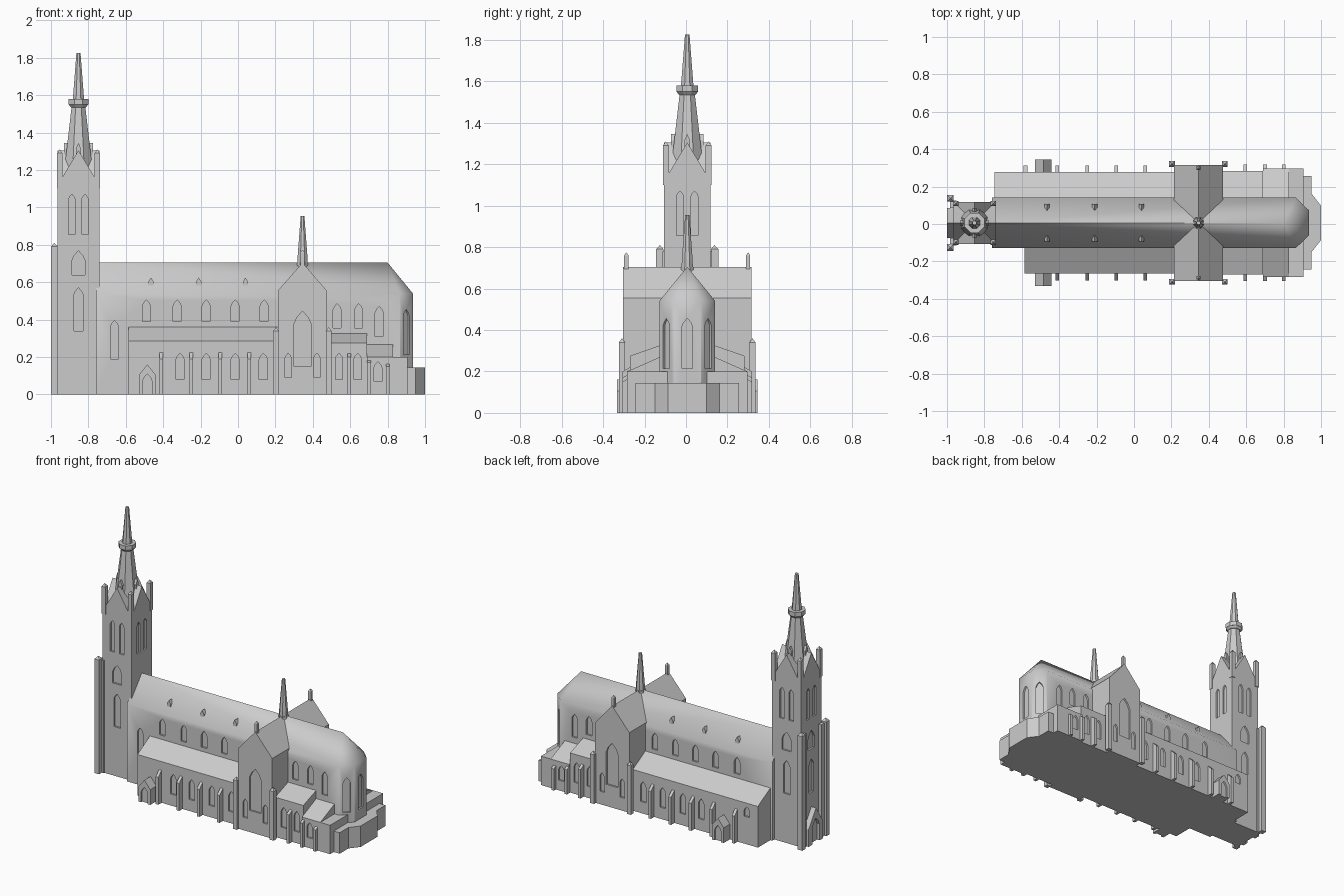
import bpy, bmesh, math
from mathutils import Vector

if "Cube" in bpy.data.objects:
    bpy.data.objects.remove(bpy.data.objects["Cube"])

CY = 0.006  # building axis
stone = bpy.data.materials.new("grey stone")
stone.diffuse_color = (0.6, 0.6, 0.6, 1)
stone.use_nodes = True
stone.node_tree.nodes["Principled BSDF"].inputs["Base Color"].default_value = stone.diffuse_color


def link(name, bm):
    me = bpy.data.meshes.new(name)
    bmesh.ops.recalc_face_normals(bm, faces=bm.faces[:])
    bm.to_mesh(me)
    bm.free()
    ob = bpy.data.objects.new(name, me)
    ob.location.y = CY
    me.materials.append(stone)
    bpy.context.collection.objects.link(ob)
    return ob


def add_hull(bm, pts):
    """Add one convex solid around the points."""
    part = bmesh.new()
    for p in pts:
        part.verts.new(p)
    res = bmesh.ops.convex_hull(part, input=part.verts[:])
    loose = [v for v in part.verts if not v.link_faces]
    bmesh.ops.delete(part, geom=loose, context='VERTS')
    bmesh.ops.dissolve_limit(part, angle_limit=0.02, verts=part.verts[:], edges=part.edges[:])
    tmp = bpy.data.meshes.new("tmp")
    part.to_mesh(tmp)
    part.free()
    bm.from_mesh(tmp)
    bpy.data.meshes.remove(tmp)


def solids(name, groups):
    bm = bmesh.new()
    for g in groups:
        add_hull(bm, g)
    return link(name, bm)


def box(x0, x1, y0, y1, z0, z1):
    return [(x, y, z) for x in (x0, x1) for y in (y0, y1) for z in (z0, z1)]


def lean(x0, x1, y_out, y_in, z_low, z_high):
    """Block with a roof sloping down towards y_out."""
    return [(x, y, z) for x in (x0, x1)
            for y, z in ((y_out, 0), (y_out, z_low), (y_in, 0), (y_in, z_high))]


def post(x, y, r, z0, z1, tip):
    """Square post with a pyramid cap."""
    return box(x - r, x + r, y - r, y + r, z0, z1 - tip) + [(x, y, z1)]


def rings(x, y, levels, n=8):
    """Tapering polygon through (across-flats radius, z) levels."""
    k = 1 / math.cos(math.pi / n)
    return [(x + r * k * math.cos((i + .5) * 2 * math.pi / n),
             y + r * k * math.sin((i + .5) * 2 * math.pi / n), z)
            for r, z in levels for i in range(n)]


def cut(ob, windows, depth=0.012):
    """Recess pointed windows: (x, y, facing angle in degrees, width, z0, z1)."""
    bm = bmesh.new()
    for x, y, ang, w, z0, z1 in windows:
        a = math.radians(ang)
        n, t = Vector((math.cos(a), math.sin(a), 0)), Vector((-math.sin(a), math.cos(a), 0))
        prof = [(-.5, z0), (.5, z0), (.5, z1 - .75 * w), (.32, z1 - .35 * w), (0, z1),
                (-.32, z1 - .35 * w), (-.5, z1 - .75 * w)]
        add_hull(bm, [Vector((x, y, z)) + t * u * w + n * d
                      for u, z in prof for d in (-depth, .02)])
    cutter = link("window_cutter", bm)
    cutter.hide_render = True
    mod = ob.modifiers.new("windows", 'BOOLEAN')
    mod.operation, mod.solver, mod.object = 'DIFFERENCE', 'EXACT', cutter
    bpy.context.view_layer.objects.active = ob
    bpy.ops.object.modifier_apply(modifier=mod.name)
    bpy.data.objects.remove(cutter)


SIDES = (-1, 1)
SIDE_NAME = {-1: "front", 1: "back"}

# Nave, choir and polygonal apse under one roof
plan = [(-.76, .135), (.865, .135), (.935, .067)]
nave = solids("nave_and_apse", [[(x, s * y, z) for x, y in plan for s in SIDES for z in (0, .54)]
                                + [(-.76, 0, .705), (.8, 0, .705)]])
wins = [(.935, 0, 0, .05, .215, .455)]
for s in SIDES:
    wins += [(x, s * .135, s * 90, .043, .39, .505) for x in (-.49, -.325, -.17, -.015, .14)]
    wins += [(x, s * .135, s * 90, .043, .355, .485) for x in (.53, .645)]
    wins += [(.755, s * .135, s * 90, .043, .31, .47), (.9, s * .101, s * 45.8, .045, .215, .455)]
wins.append((-.66, -.135, -90, .043, .19, .395))
cut(nave, wins)
bpy.ops.object.select_all(action='DESELECT')
nave.select_set(True)
bpy.context.view_layer.objects.active = nave
bpy.ops.object.shade_smooth_by_angle(angle=math.radians(42))

# Small roof dormers
solids("roof_dormers", [[(x + dx, s * y, z) for y in (.05, .1) for dx, z in
                         ((-.014, .57), (.014, .57), (-.014, .603), (.014, .603), (0, .625))]
                        for x in (-.465, -.21, .04) for s in SIDES])

# Side aisles, buttresses and porches
for s in SIDES:
    n = SIDE_NAME[s]
    x0 = -.585 if s < 0 else -.745
    aisle = solids(n + "_aisle", [lean(x0, .22, s * .271, s * .12, .285, .37)])
    wins = [(x, s * .271, s * 90, .043, .08, .22) for x in (-.31, -.17, -.015, .135)]
    if s > 0:
        wins.append((-.66, .271, 90, .043, .19, .26))
    cut(aisle, wins)

    xs = [-.41, -.25, -.095, .06] + ([-.58] if s > 0 else [])
    solids(n + "_aisle_buttresses",
           [lean(x - .01, x + .01, s * .307, s * .26, .19, .235) for x in xs])

    porch = solids(n + "_porch", [[(x, s * y, z) for y in (.25, .338) for x, z in
                                   ((-.53, 0), (-.44, 0), (-.53, .105), (-.44, .105), (-.485, .16))]])
    cut(porch, [(-.485, s * .338, s * 90, .05, -.01, .11)])

    # Choir aisle in two steps
    high = solids(n + "_choir_aisle", [lean(.46, .69, s * .277, s * .12, .275, .33)])
    cut(high, [(x, s * .277, s * 90, .04, .08, .22) for x in (.54, .64)])
    low = solids(n + "_choir_chapel", [lean(.69, .83, s * .29, s * .12, .2, .275)])
    cut(low, [(.748, s * .29, s * 90, .043, .07, .175)])
    solids(n + "_choir_buttresses",
           [lean(x - .01, x + .01, s * .312, s * .26, z - .03, z)
            for x, z in ((.595, .23), (.7, .2), (.8, .18))])

# Low ambulatory and rounded chapel at the east end
solids("ambulatory", [box(.8, .905, -.29, .29, 0, .2)])
solids("east_chapel", [box(.85, .95, -.25, .25, 0, .145),
                       [(x, s * y, z) for x, y in ((.9, .155), (.95, .155), (1, .092))
                        for s in SIDES for z in (0, .145)]])

# Transept with gables, corner posts and finials
transept = solids("transept", [[(x, y, z) for y in (-.31, .31) for x, z in
                                ((.213, 0), (.475, 0), (.213, .555), (.475, .555), (.345, .705))]])
wins = []
for s in SIDES:
    wins += [(.345, s * .31, s * 90, .09, .15, .445)]
    wins += [(x, s * .31, s * 90, .034, .09, .22) for x in (.268, .422)]
cut(transept, wins)
solids("transept_corner_posts", [post(x, s * .315, .015, 0, .36, .02)
                                 for x in (.203, .485) for s in SIDES])
solids("transept_finials", [post(.345, s * .294, .01, .66, .775, .015) for s in SIDES])

# Crossing spirelet
solids("crossing_spirelet", [rings(.345, 0, [(.028, .67), (.026, .74), (.01, .955)]),
                             rings(.345, 0, [(.03, .69), (.03, .705)])])

# Tower shaft
TX, TR = -.853, .112
tower = solids("tower", [box(TX - TR, TX + TR, -TR, TR, 0, 1.13)])
wins = []
for ang in (0, 90, 180, 270):
    c, s = round(math.cos(math.radians(ang))), round(math.sin(math.radians(ang)))
    for o in (-.035, .035):
        wins.append((TX + c * TR - s * o, s * TR + c * o, ang, .034, .855, 1.07))
    if ang:
        wins.append((TX + c * TR, s * TR, ang, .07, .64, .768))
        wins.append((TX + c * TR, s * TR, ang, .05, .34, .57))
cut(tower, wins)

# Crossed tower gables, corner pinnacles and west buttresses
g = [(-.105, 1.13), (.105, 1.13), (0, 1.305)]
solids("tower_gables", [[(TX + d, u, z) for d in (-TR, TR) for u, z in g],
                        [(TX + u, d, z) for d in (-TR, TR) for u, z in g]])
solids("tower_pinnacles", [post(TX + a * .1, b * .103, .014, 1.1, 1.31, .02)
                           for a in SIDES for b in SIDES])
solids("west_buttresses", [post(-.982, s * .132, .018, 0, .81, .02) for s in SIDES]
       + [box(-.985, -.95, s * .1 - .02, s * .1 + .02, 0, .78) for s in SIDES])

# West portal
portal = solids("west_portal", [[(x, y, z) for x in (-1, -.96) for y, z in
                                 ((-.08, 0), (.08, 0), (-.08, .12), (.08, .12), (0, .24))]])
cut(portal, [(-1, 0, 180, .08, -.01, .17)], .02)

# Main spire with collar and lucarnes
solids("main_spire", [rings(TX, 0, [(.082, 1.15), (.064, 1.3), (.034, 1.56)]),
                      rings(TX, 0, [(.04, 1.535), (.052, 1.55)]),
                      rings(TX, 0, [(.053, 1.55), (.053, 1.58)]),
                      rings(TX, 0, [(.03, 1.58), (.011, 1.825)])])
h = [(-.014, 1.27), (.014, 1.27), (-.014, 1.315), (.014, 1.315), (0, 1.345)]
solids("spire_lucarnes", [[(TX + d, u, z) for d in (-.078, .078) for u, z in h],
                          [(TX + u, d, z) for d in (-.078, .078) for u, z in h]])
